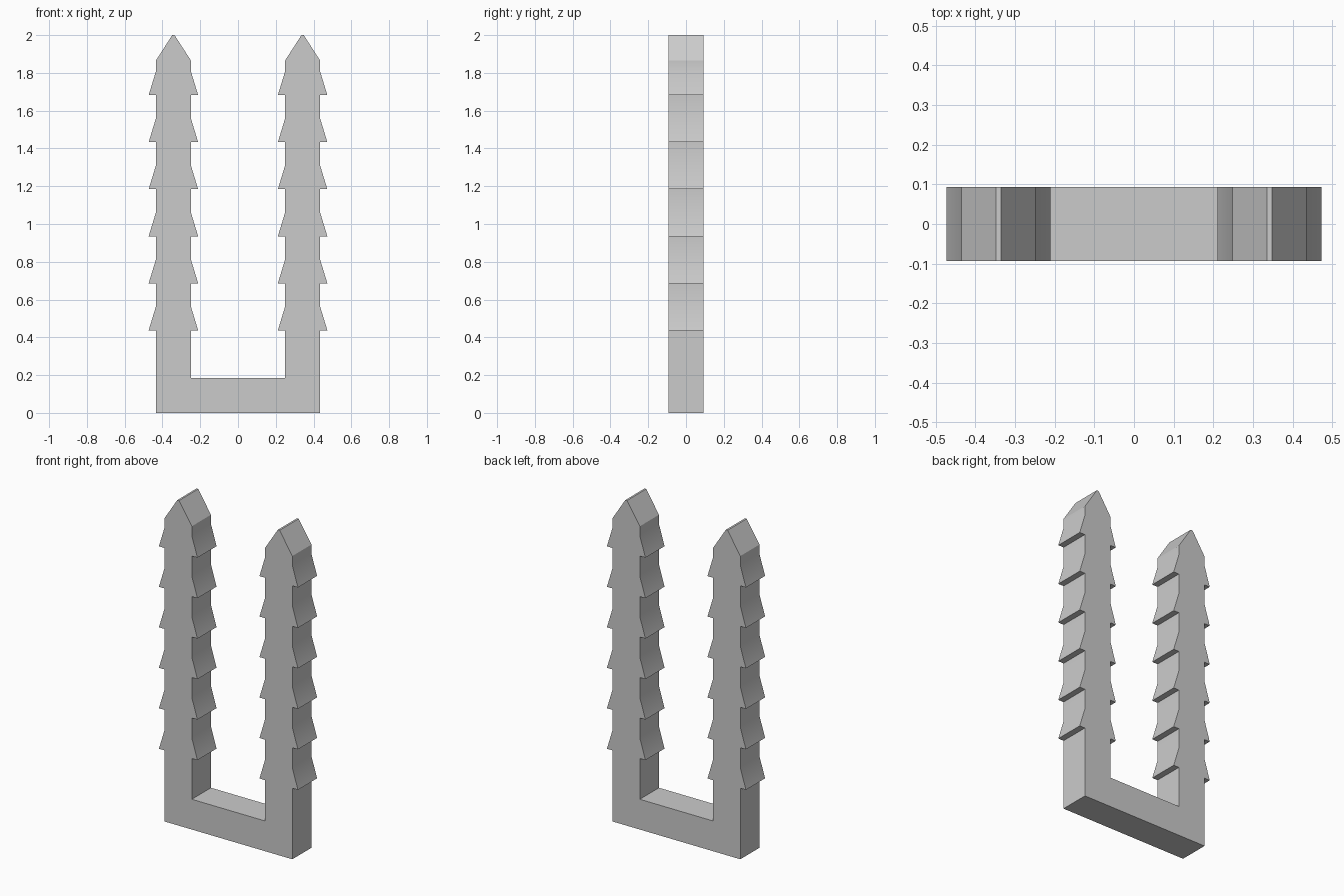
import bpy
import bmesh
import math

if "Cube" in bpy.data.objects:
    bpy.data.objects.remove(bpy.data.objects["Cube"], do_unlink=True)

LEG_X = 0.342      # centre line of a leg
HALF = 0.093       # half of the square section
BARB = 0.131       # half width across a barb
BARB_Z, STEP, TAPER = 0.437, 0.249, 0.125
SHOULDER, TOP, TIP = 1.865, 2.0, 0.006

# Flat grey material
grey = bpy.data.materials.new("plain_grey")
colour = (0.6, 0.6, 0.6, 1)
grey.diffuse_color = colour
grey.use_nodes = True
grey.node_tree.nodes["Principled BSDF"].inputs["Base Color"].default_value = colour

# One edge of a barbed leg, as offsets from its centre line, going up
edge = []
for i in range(6):
    z = BARB_Z + i * STEP
    edge += [(HALF, z), (BARB, z), (HALF, z + TAPER)]
edge += [(HALF, SHOULDER), (TIP, TOP)]

# Half outline: outer edge up, inner edge down, then along the crossbar
outer = [(LEG_X + w, z) for w, z in edge]
inner = [(LEG_X - w, z) for w, z in reversed(edge)]
half = [(LEG_X + HALF, 0)] + outer + inner + [(LEG_X - HALF, 2 * HALF)]
outline = half + [(-x, z) for x, z in reversed(half)]

# Extrude the full outline through the depth
bm = bmesh.new()
face = bm.faces.new([bm.verts.new((x, -HALF, z)) for x, z in outline])
result = bmesh.ops.extrude_face_region(bm, geom=[face], use_keep_orig=True)
back = [v for v in result["geom"] if isinstance(v, bmesh.types.BMVert)]
bmesh.ops.translate(bm, verts=back, vec=(0, 2 * HALF, 0))
bmesh.ops.recalc_face_normals(bm, faces=bm.faces)
mesh = bpy.data.meshes.new("barbed_fork")
bm.to_mesh(mesh)
bm.free()
mesh.materials.append(grey)

fork = bpy.data.objects.new("barbed_fork", mesh)
bpy.context.collection.objects.link(fork)

# Soft shading where the barbs run into the legs, crisp elsewhere
bpy.ops.object.select_all(action="DESELECT")
fork.select_set(True)
bpy.context.view_layer.objects.active = fork
bpy.ops.object.shade_smooth_by_angle(angle=math.radians(30))
